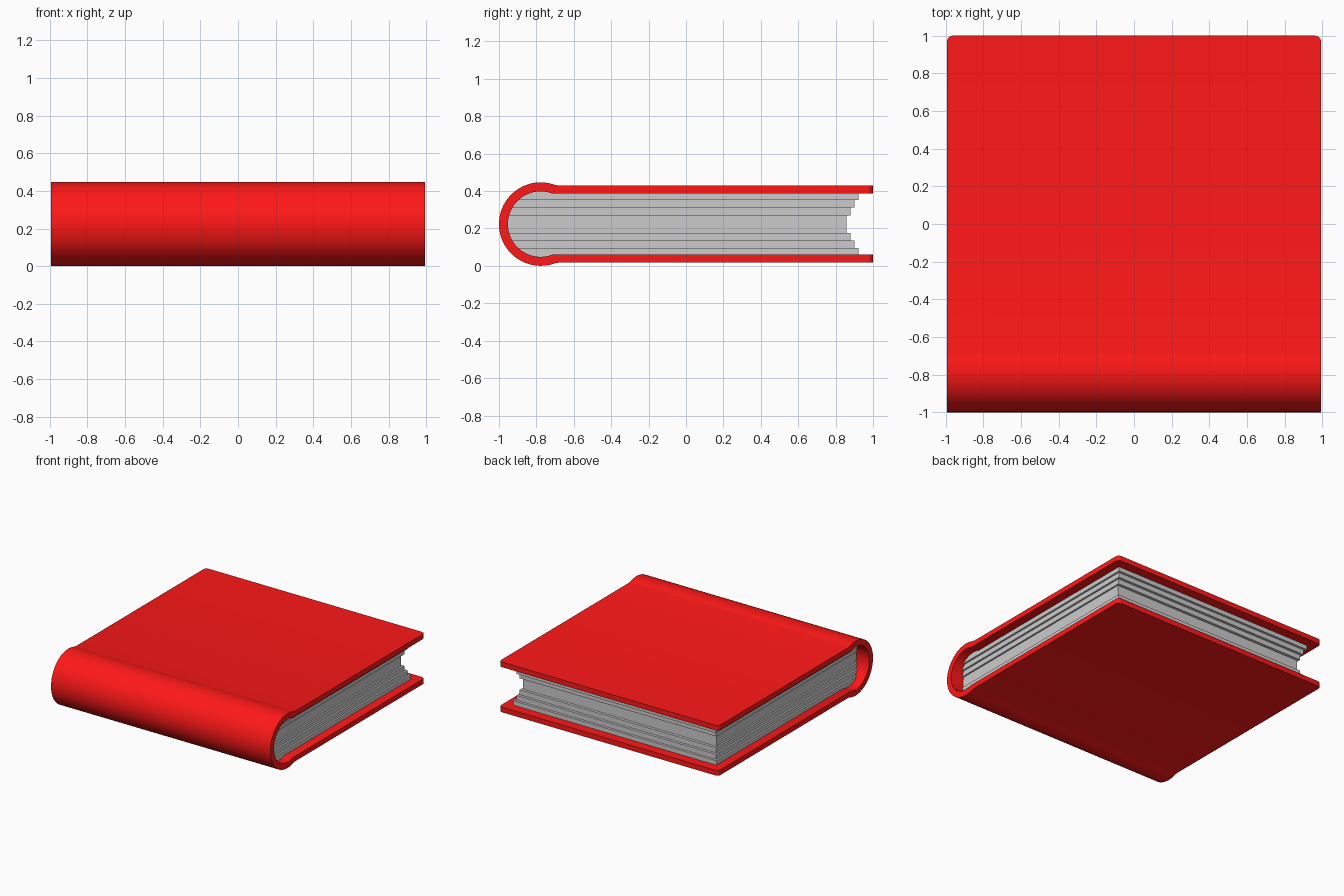
import bpy, bmesh, math

if "Cube" in bpy.data.objects:
    bpy.data.objects.remove(bpy.data.objects["Cube"])

CY, CZ = -0.777, 0.2235        # spine centre in the side profile
R_OUT, R_IN = 0.223, 0.175     # spine radii
HALF_X = 0.993
H_OUT, H_IN = 0.2055, 0.1635   # board faces, measured from mid height


def arc(r, z0, z1, n):
    """Arc around the back of the spine from angle z0 to z1 (0 = towards +y)."""
    return [(CY + r * math.cos(a), CZ + r * math.sin(a))
            for a in (z0 + (z1 - z0) * i / n for i in range(n + 1))]


def extrude_profile(name, pts, half_x, corner=0.0):
    bm = bmesh.new()
    face = bm.faces.new([bm.verts.new((-half_x, y, z)) for y, z in pts])
    ext = bmesh.ops.extrude_face_region(bm, geom=[face])
    moved = [g for g in ext["geom"] if isinstance(g, bmesh.types.BMVert)]
    bmesh.ops.translate(bm, verts=moved, vec=(2 * half_x, 0, 0))
    if corner:
        edges = [e for e in bm.edges
                 if all(v.co.y > 0.999 for v in e.verts)
                 and abs(e.verts[0].co.x - e.verts[1].co.x) < 1e-4]
        bmesh.ops.bevel(bm, geom=edges, offset=corner, segments=6,
                        profile=0.5, affect='EDGES')
    bmesh.ops.recalc_face_normals(bm, faces=bm.faces)
    mesh = bpy.data.meshes.new(name)
    bm.to_mesh(mesh)
    bm.free()
    obj = bpy.data.objects.new(name, mesh)
    bpy.context.collection.objects.link(obj)
    return obj


# Cover: both boards and the round spine as one wrapped profile
a_out = math.asin(H_OUT / R_OUT) + 0.06
a_in = math.asin(H_IN / R_IN)
outer = arc(R_OUT, a_out, 2 * math.pi - a_out, 56)
inner = arc(R_IN, 2 * math.pi - a_in, a_in, 56)
profile = ([(1, CZ + H_OUT), (-0.68, CZ + H_OUT)]
           + outer
           + [(-0.68, CZ - H_OUT), (1, CZ - H_OUT), (1, CZ - H_IN)]
           + inner + [(1, CZ + H_IN)])
cover = extrude_profile("cover", profile, HALF_X, corner=0.03)
red = bpy.data.materials.new("cover_red")
red.diffuse_color = (1.0, 0.009, 0.009, 1)
red.use_nodes = True
red.node_tree.nodes["Principled BSDF"].inputs["Base Color"].default_value = red.diffuse_color
cover.data.materials.append(red)
bpy.context.view_layer.objects.active = cover
cover.select_set(True)
bpy.ops.object.shade_smooth_by_angle(angle=math.radians(35))

# Pages: stepped layers, shortest in the middle, mirrored above and below
levels = [0.047, 0.088, 0.128, H_IN]
ends = [0.857, 0.88, 0.902, 0.922]
insets = [0.117, 0.103, 0.088, 0.073]

a0 = math.pi - math.asin(levels[0] / R_IN)
middle = arc(R_IN, a0, 2 * math.pi - a0, 10)
extrude_profile("pages_middle",
                middle + [(ends[0], CZ - levels[0]), (ends[0], CZ + levels[0])],
                HALF_X - insets[0])

for i in range(1, 4):
    lo, hi = levels[i - 1], levels[i]
    start = math.pi - math.asin(lo / R_IN)
    # The outermost layer follows the spine right over its crest
    stop = a_in if i == 3 else math.pi - math.asin(hi / R_IN)
    back = arc(R_IN, start, stop, 18 if i == 3 else 6)
    for side, label in ((1, "upper"), (-1, "lower")):
        pts = back + [(ends[i], CZ + hi), (ends[i], CZ + lo)]
        pts = [(y, CZ + side * (z - CZ)) for y, z in pts]
        extrude_profile(f"pages_{label}_{i}", pts, HALF_X - insets[i])
